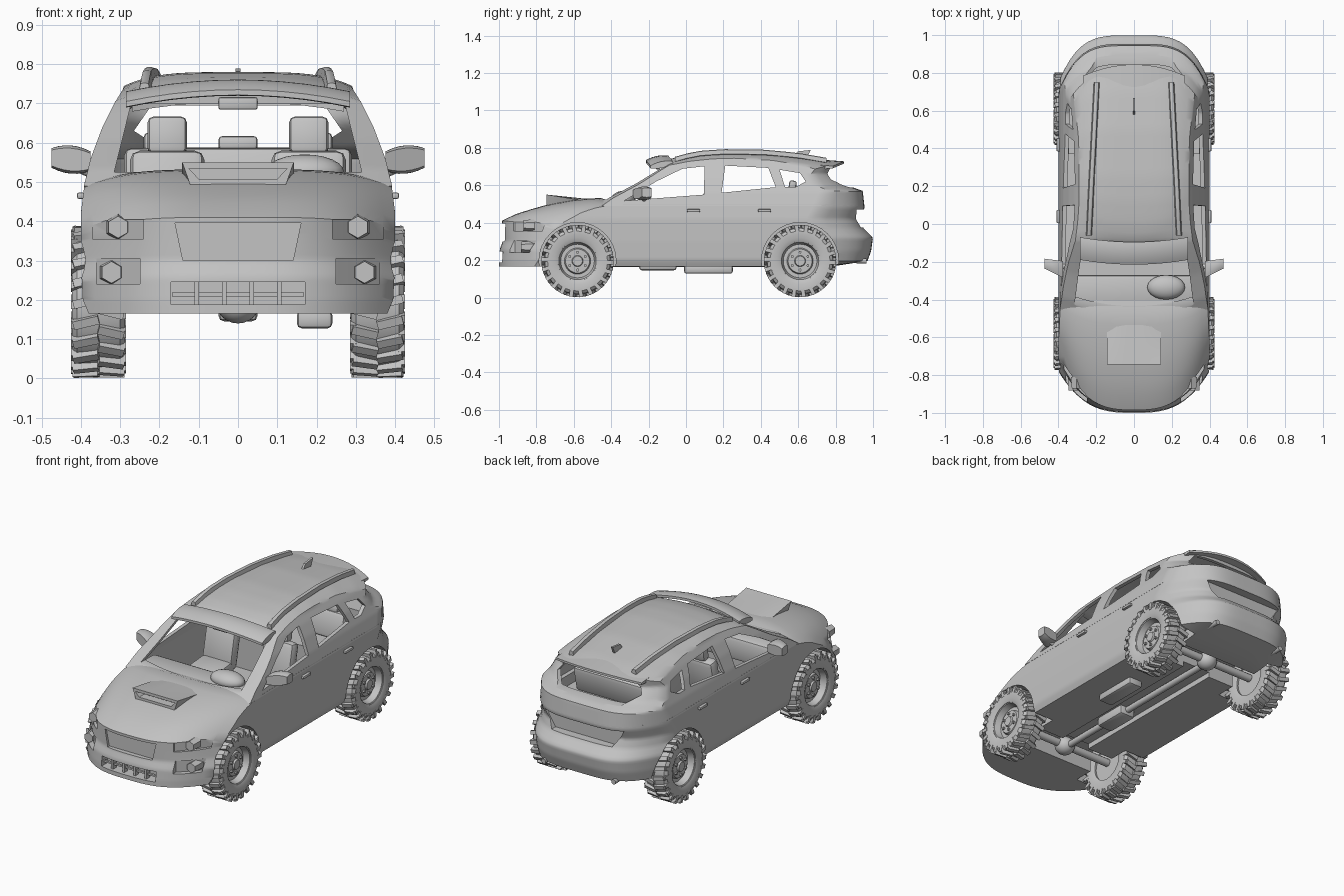
import bpy, bmesh, math
from mathutils import Matrix, Vector
if bpy.data.objects.get("Cube"):
    bpy.data.objects.remove(bpy.data.objects["Cube"])
grey = bpy.data.materials.new("mid grey")
grey.use_nodes = True
grey.diffuse_color = (0.55, 0.55, 0.55, 1)
grey.node_tree.nodes["Principled BSDF"].inputs["Base Color"].default_value = (0.55, 0.55, 0.55, 1)
parts = []
Move, Turn = Matrix.Translation, Matrix.Rotation

def finish(name, bm):
    bmesh.ops.recalc_face_normals(bm, faces=bm.faces)
    mesh = bpy.data.meshes.new(name)
    bm.to_mesh(mesh)
    bm.free()
    mesh.materials.append(grey)
    obj = bpy.data.objects.new(name, mesh)
    bpy.context.collection.objects.link(obj)
    parts.append(obj)
    return obj

def mix(a, b, f):
    return a + (b - a) * f

def interp(points, v):
    if v <= points[0][0]:
        return points[0][1]
    for (a, p), (b, q) in zip(points, points[1:]):
        if v <= b:
            return mix(p, q, (v - a) / (b - a))
    return points[-1][1]

def lump(name, cuts, shape, open_bottom=False):
    """Gridded block whose points are moved by a shape function."""
    bm = bmesh.new()
    bmesh.ops.create_cube(bm, size=2)
    bmesh.ops.subdivide_edges(bm, edges=bm.edges[:], cuts=cuts, use_grid_fill=True)
    if open_bottom:
        low = [f for f in bm.faces if f.calc_center_median().z < -0.999]
        bmesh.ops.delete(bm, geom=low, context='FACES')
    for v in bm.verts:
        v.co = shape(*v.co)
    return finish(name, bm)

def solid(name, create, matrix, bevel=0.0, **options):
    bm = bmesh.new()
    create(bm, matrix=matrix, **options)
    if bevel:
        bmesh.ops.bevel(bm, geom=bm.edges[:], offset=bevel, segments=2, affect='EDGES', profile=0.5)
    finish(name, bm)

def block(name, centre, size, tilt=0, bevel=0.0):
    matrix = Move(centre) @ Turn(math.radians(tilt), 4, 'X') @ Matrix.Diagonal((*size, 1))
    solid(name, bmesh.ops.create_cube, matrix, bevel, size=1)

def rod(name, start, end, r1, r2, sides=12):
    a, b = Vector(start), Vector(end)
    matrix = Move((a + b) / 2) @ (b - a).to_track_quat('Z', 'Y').to_matrix().to_4x4()
    solid(name, bmesh.ops.create_cone, matrix, cap_ends=True, segments=sides, radius1=r1, radius2=r2, depth=(b - a).length)

def ball(name, centre, size):
    matrix = Move(centre) @ Matrix.Diagonal((*size, 1))
    solid(name, bmesh.ops.create_uvsphere, matrix, u_segments=20, v_segments=12, radius=1)

def prism(poly, axis, a, b):
    """Cutter: polygon in the plane across an axis, extruded from a to b."""
    place = {'X': lambda p, d: (d, *p), 'Y': lambda p, d: (p[0], d, p[1]), 'Z': lambda p, d: (*p, d)}[axis]
    bm = bmesh.new()
    low, high = ([bm.verts.new(place(p, d)) for p in poly] for d in (a, b))
    bm.faces.new(low)
    bm.faces.new(high)
    for i in range(len(poly)):
        bm.faces.new((low[i - 1], low[i], high[i], high[i - 1]))
    return finish("cutter", bm)

def rect(a, b, c, d):
    return [(a, c), (b, c), (b, d), (a, d)]

def bake(obj):
    return bpy.data.meshes.new_from_object(obj.evaluated_get(bpy.context.evaluated_depsgraph_get()))

def carve(obj, cutters):
    """Cut one opening at a time, changing solver if a cut loses the part."""
    for cutter in cutters:
        for solver in ('EXACT', 'MANIFOLD', 'FLOAT'):
            m = obj.modifiers.new("cut", 'BOOLEAN')
            m.operation, m.solver, m.object = 'DIFFERENCE', solver, cutter
            mesh = bake(obj)
            obj.modifiers.remove(m)
            if len(mesh.polygons) > .7 * len(obj.data.polygons):
                obj.data = mesh
                break
        parts.remove(cutter)
        bpy.data.objects.remove(cutter)

# Lower body: bowed nose and tail, hood, sills
HOOD = [(-1, .41), (-.96, .432), (-.9, .455), (-.75, .497), (-.6, .522), (-.47, .535), (-.36, .5)]
SIDE = [(.165, .38), (.2, .395), (.3, .4), (.42, .4), (.5, .39)]
NOSE = [(.2, -1), (.26, -.995), (.3, -.98), (.42, -.985)]
BOW = [(.25, .22), (.42, .3)]
TAIL = [(.165, .96), (.25, .99), (.32, 1), (.37, .95), (.42, .93), (.48, .955), (.57, .945), (.6, .86), (.66, .79), (.72, .8)]

def tail_y(x, z):
    return interp(TAIL, z) - .25 * (abs(x) / .4) ** 4

def body_shape(u, t, w):
    drop = .04 * u ** 4 * min(max((-t - .36) / .1, 0), 1)
    z = mix(.165 + .03 * max((t - .8) / .2, 0), interp(HOOD, t) - drop, (w + 1) / 2)
    x = u * interp(SIDE, z)
    if t < -.3:
        t = mix(-.3, interp(NOSE, z) + interp(BOW, z) * (abs(x) / .4) ** 3, (-t - .3) / .7)
    elif t > .3:
        t = mix(.3, tail_y(x, z), (t - .3) / .7)
    return (x, t, z)

AXLES = {"front": -.58, "rear": .61}
body = lump("lower_body", 25, body_shape)
cuts = []
for y in AXLES.values():
    arch = [(y + .206 * math.cos(k * math.pi / 16), .195 + .206 * math.sin(k * math.pi / 16)) for k in range(32)]
    cuts += [prism(arch, 'X', .255, .6), prism(arch, 'X', -.6, -.255),
             prism(rect(-.27, .27, y - .09, y + .09), 'Z', .09, .28)]
cuts += [prism(rect(-.345, .345, -.355, .78), 'Z', .44, .7), prism(rect(-.37, .37, -.35, .37), 'Z', .21, .65),
         prism(rect(-.09, .09, -.57, .6), 'Z', .1, .195),
         prism([(-.16, .395), (.16, .395), (.14, .3), (-.14, .3)], 'Y', -1.1, -.955),
         prism(rect(-.17, .17, .188, .246), 'Y', -1.1, -.93),
         prism([(-.25, .47), (.25, .47), (.19, .375), (-.19, .375)], 'Y', .9, 1.1)]
for s in (1, -1):
    lamp = [(s * .24, -.915), (s * .305, -.838), (s * .37, -.745), (s * .37, -1.05), (s * .24, -1.05)]
    fog = [(s * .25, -.915), (s * .31, -.855), (s * .36, -.8), (s * .36, -1.05), (s * .25, -1.05)]
    cuts += [prism(lamp, 'Z', .355, .405), prism(fog, 'Z', .24, .305)]
carve(body, cuts)

# Cabin shell: pillars and roof with open windows
CABIN = [(.49, .392), (.56, .375), (.64, .345), (.7, .315), (.74, .29)]
ROOF = [(-.08, .742), (0, .763), (.12, .776), (.25, .78), (.5, .768), (.7, .742), (.8, .722)]
SCREEN = [(.49, -.53), (.535, -.46), (.605, -.32), (.68, -.19), (.74, -.08)]

def cabin_shape(u, t, w):
    s = (t + 1) / 2
    z = mix(.49, interp(ROOF, mix(-.08, .8, s)) - .035 * u ** 4, (w + 1) / 2)
    x = u * interp(CABIN, z)
    return (x, mix(interp(SCREEN, z) + .05 * (x / .31) ** 2, tail_y(x, z), s), z)

cabin = lump("cabin_shell", 25, cabin_shape, open_bottom=True)
wall = cabin.modifiers.new("wall", 'SOLIDIFY')
wall.thickness, wall.offset = .02, -1
cabin.data = bake(cabin)
cabin.modifiers.clear()
front_glass = [(-.33, .517), (-.16, .62), (-.02, .688), (.1, .702), (.095, .55)]
rear_glass = [(.19, .56), (.21, .705), (.44, .693), (.48, .59)]
quarter_glass = [(.53, .59), (.5, .683), (.61, .665), (.64, .62), (.585, .59)]
carve(cabin, [prism(p, 'X', -.6, .6) for p in (front_glass, rear_glass, quarter_glass)] + [
    prism([(-.315, .525), (.315, .525), (.272, .698), (-.272, .698)], 'Y', -.8, -.03),
    prism([(-.2, .588), (.2, .588), (.265, .63), (.22, .695), (-.22, .695), (-.265, .63)], 'Y', .68, 1.1)])

# Sun visor, rear spoiler, roof fin, hood scoop, grille bars
lump("sun_visor", 9, lambda u, t, w: (
    u * .285, -.155 + .06 * t + .025 * u * u, .74 - .03 * u * u + .012 * t + .017 * w * (1 - .6 * t * t)))
lump("rear_spoiler", 9, lambda u, t, w: (
    u * .27, .765 + .08 * t - .06 * u * u, .722 - .025 * u * u + .012 * w * (1 - .5 * t)))
lump("roof_fin", 3, lambda u, t, w: (u * .006, .62 + .035 * t + .012 * w, .765 + .02 * w + .004 * t * w))
scoop = lump("hood_scoop", 5, lambda u, t, w: (
    u * (.13 + .012 * w), -.64 + .105 * t, .514 - .002 * t + (.025 - .009 * t) * w - .012 * u ** 4 * (t + 1) / 2))
carve(scoop, [prism([(-.1, .508), (.1, .508), (.125, .534), (-.125, .534)], 'Y', -.9, -.7)])
block("grille_bar", (0, -.965, .214), (.335, .012, .01))
for x in (-.105, -.035, .035, .105):
    block("grille_post", (x, -.965, .217), (.012, .03, .06))

# Parts repeated on both sides
RAIL_X = [(-.06, .238), (.2, .226), (.75, .197)]
RAIL_Z = [(-.06, .738), (.05, .768), (.2, .779), (.42, .776), (.6, .759), (.75, .733)]
for s, side in ((1, "left_"), (-1, "right_")):
    rod(side + "headlight", (s * .305, -.81, .385), (s * .305, -.87, .385), .034, .028, 6)
    rod(side + "fog_light", (s * .322, -.8, .27), (s * .322, -.882, .27), .034, .028, 6)
    lump(side + "mirror", 5, lambda u, t, w: (
        s * (.425 + u * .049), -.225 + .035 * t * (1 - .25 * u) + .015 * u,
        .557 + .004 * u + w * .036 * (1 - .3 * u * u) * (1 - .2 * t * t)))
    lump(side + "roof_rail", 11, lambda u, t, w: (
        s * (interp(RAIL_X, .345 + .405 * t) + .013 * u * (1 - .2 * w)), .345 + .405 * t,
        interp(RAIL_Z, .345 + .405 * t) + .014 * w * (1 - .2 * u * u)))
    rod(side + "mirror_stalk", (s * .365, -.225, .52), (s * .41, -.225, .54), .014, .014)
    rod(side + "exhaust_tip", (s * .22, .84, .2), (s * .22, .965, .195), .014, .014)
    for y in (.04, .42):
        block(side + "door_handle", (s * .4, y, .465), (.02, .07, .016), 0, .005)
    block(side + "seat_cushion", (s * .18, -.02, .31), (.19, .24, .16), 5, .025)
    block(side + "seat_back", (s * .18, .11, .46), (.19, .07, .24), -12, .025)
    block(side + "headrest", (s * .18, .145, .618), (.1, .05, .095), -8, .015)
    block(side + "rear_headrest", (s * .19, .57, .6), (.1, .04, .05), -8, .012)

# Interior and running gear
block("rear_bench_back", (0, .56, .51), (.58, .07, .15), -12, .02)
block("middle_headrest", (0, .57, .598), (.1, .04, .035), -8, .01)
block("dashboard", (0, -.355, .45), (.68, .17, .13), 0, .02)
block("cabin_mirror", (0, -.15, .7), (.1, .02, .032), 0, .006)
ball("instrument_hood", (.17, -.335, .525), (.1, .065, .045))
rod("drive_shaft", (0, -.58, .18), (0, .61, .18), .018, .018)
block("gearbox", (0, -.15, .175), (.1, .2, .06), 0, .015)
block("muffler", (.195, .12, .15), (.09, .26, .045), 0, .012)

# Wheels: turned tyre and rim, chevron lugs, wheel nuts
TYRE = [(.1, -.06), (.125, -.068), (.16, -.068), (.176, -.055), (.18, 0), (.176, .055), (.16, .068), (.125, .068), (.105, .06)]
RIM = [(0, -.05), (.104, -.05), (.11, .06), (.1, .055), (.09, .02), (.07, .02), (.064, .036), (.03, .036), (.026, .046), (0, .046)]
for name, y in AXLES.items():
    rod(name + "_axle", (-.3, y, .195), (.3, y, .195), .022, .022)
    ball(name + "_differential", (0, y, .19), (.055, .055, .05))
    for s, side in ((1, "left"), (-1, "right")):
        bm = bmesh.new()
        for profile in (TYRE + TYRE[:1], RIM):
            ring = [bm.verts.new((x, 0, r)) for r, x in profile]
            ring += [bm.edges.new(p) for p in zip(ring, ring[1:])]
            bmesh.ops.spin(bm, geom=ring, cent=(0, 0, 0), axis=(1, 0, 0), angle=math.tau, steps=32, use_merge=True)
        bmesh.ops.remove_doubles(bm, verts=bm.verts, dist=.0001)
        for k in range(44):
            d = 1 if k % 2 else -1
            spot, skew = Turn(k * math.tau / 44, 4, 'X'), Turn(math.radians(14 * d), 4, 'Z')
            tread = Move((d * .032, 0, .181)) @ skew @ Matrix.Diagonal((.066, .022, .024, 1))
            shoulder = Move((d * .062, .008, .166)) @ Matrix.Diagonal((.016, .02, .034, 1))
            for m in (tread, shoulder):
                bmesh.ops.create_cube(bm, size=1, matrix=spot @ m)
        for k in range(6):
            spot = Turn(k * math.tau / 6, 4, 'X') @ Move((.039, 0, .048)) @ Turn(math.pi / 2, 4, 'Y')
            bmesh.ops.create_cone(bm, cap_ends=True, segments=6, radius1=.008, radius2=.008, depth=.014, matrix=spot)
        bm.transform(Move((s * .355, y, .195)) @ Turn(0 if s > 0 else math.pi, 4, 'Z'))
        finish(f"{name}_{side}_wheel", bm)

# Smooth shading with sharp creases kept
for obj in parts:
    obj.select_set(True)
bpy.context.view_layer.objects.active = body
bpy.ops.object.shade_smooth_by_angle(angle=math.radians(35))
